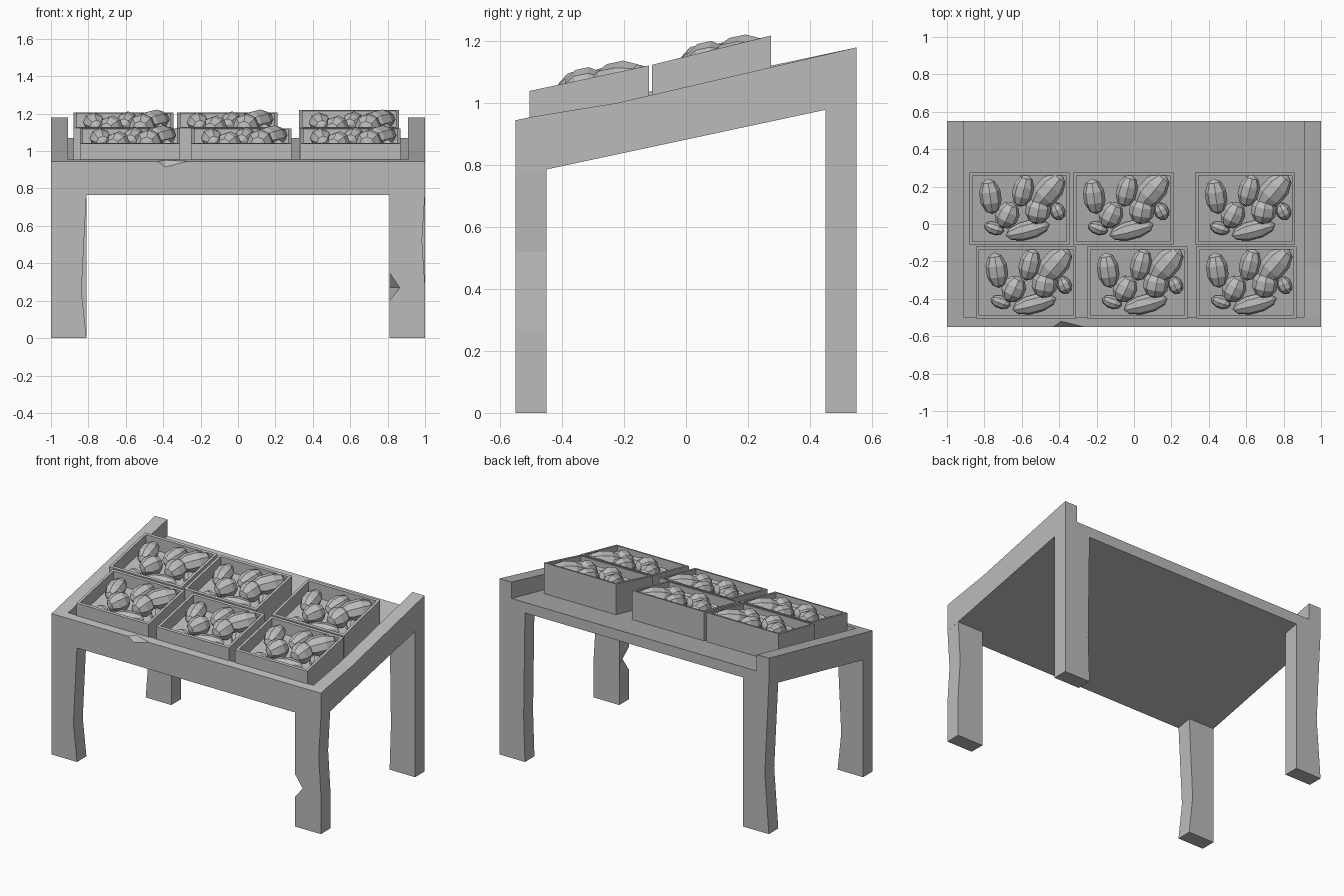
import bpy
import bmesh
import math
from mathutils import Matrix, Vector

old = bpy.data.objects.get("Cube")
if old:
    bpy.data.objects.remove(old, do_unlink=True)

SLOPE = 0.2136

grey = bpy.data.materials.new("plain_grey")
grey.use_nodes = True
COLOUR = (0.5, 0.5, 0.5, 1)
grey.diffuse_color = COLOUR
grey.node_tree.nodes["Principled BSDF"].inputs["Base Color"].default_value = COLOUR


def rail_top(y):
    """Height of the sloping rail line at a given depth."""
    return 1.0625 + SLOPE * y


def finish(name, bm):
    bmesh.ops.recalc_face_normals(bm, faces=bm.faces)
    mesh = bpy.data.meshes.new(name)
    bm.to_mesh(mesh)
    bm.free()
    mesh.materials.append(grey)
    obj = bpy.data.objects.new(name, mesh)
    bpy.context.collection.objects.link(obj)
    return obj


def loft(name, rings):
    """Join equal rings of points into a closed solid."""
    bm = bmesh.new()
    loops = [[bm.verts.new(p) for p in ring] for ring in rings]
    n = len(loops[0])
    for a, b in zip(loops, loops[1:]):
        for i in range(n):
            j = (i + 1) % n
            bm.faces.new((a[i], a[j], b[j], b[i]))
    bm.faces.new(loops[0])
    bm.faces.new(loops[-1])
    return finish(name, bm)


def sloped_bar(name, x0, x1, y_stations, low, high, dent=0):
    """Bar that follows the slope, offsets measured from the rail line."""
    rings = []
    for k, y in enumerate(y_stations):
        z = rail_top(y)
        top = z + high - (dent if 0 < k < len(y_stations) - 1 else 0)
        rings.append([(x0, y, z + low), (x1, y, z + low), (x1, y, top), (x0, y, top)])
    return loft(name, rings)


# Sloping table: deck and side rails
sloped_bar("deck", -0.91, 0.91, (-0.5, 0.55), -0.18, -0.11)
sloped_bar("right_rail", -1, -0.91, (-0.5, 0.55), -0.18, 0)
sloped_bar("left_rail", 0.91, 1, (-0.5, -0.22, 0.55), -0.18, 0, 0.014)

# Front board with a chipped top edge
board = []
for x, chip in ((-1, 0), (-0.43, 0), (-0.39, 0.03), (-0.27, 0), (1, 0)):
    front, back = rail_top(-0.55), rail_top(-0.5)
    board.append([(x, -0.55, front - 0.18), (x, -0.5, back - 0.18),
                  (x, -0.5, back), (x, -0.55 + chip, front + SLOPE * chip),
                  (x, -0.55, front - chip)])
loft("front_board", board)


def leg(name, sx, sy, stations):
    """Square post; each station is height, outer dent, inner dent, chip."""
    rings = []
    for z, outer, inner, chip in stations:
        xo, xi = sx * (1 - outer), sx * (0.81 + inner)
        yo, yi = sy * 0.55, sy * 0.45
        follow = z is None
        zo = rail_top(yo) - 0.17 if follow else z
        zi = rail_top(yi) - 0.17 if follow else z
        rings.append([(xo, yo, zo), (xo, yi, zi), (xi, yi, zi), (xi + sx * chip, yo, zo)])
    return loft(name, rings)


FOOT, TOP = (0, 0, 0, 0), (None, 0, 0, 0)
leg("front_right_leg", -1, -1, [FOOT, (0.25, 0, 0.027, 0), TOP])
leg("front_left_leg", 1, -1, [FOOT, (0.2, 0, 0, 0), (0.27, 0, 0, 0.055),
                              (0.35, 0.005, 0, 0), (0.52, 0.016, 0, 0), TOP])
leg("back_right_leg", -1, 1, [FOOT, (0.4, 0.03, 0, 0), TOP])
leg("back_left_leg", 1, 1, [FOOT, (0.3, 0, 0.01, 0), TOP])


def crate(name, x0, x1, y0, y1, lift=0):
    """Open box resting on the deck, sheared to the slope."""
    bm = bmesh.new()
    size = Matrix.Diagonal((x1 - x0, y1 - y0, 0.195, 1))
    place = Matrix.Translation(((x0 + x1) / 2, (y0 + y1) / 2, -0.0125))
    bmesh.ops.create_cube(bm, size=1, matrix=place @ size)
    top = max(bm.faces, key=lambda f: f.calc_center_median().z)
    bmesh.ops.inset_individual(bm, faces=[top], thickness=0.024)
    rim = [v for v in bm.verts if v.co.z > 0 and v.co.y > y1 - 0.05]
    hollow = bmesh.ops.extrude_discrete_faces(bm, faces=[top])["faces"][0]
    for v in hollow.verts:
        v.co.z -= 0.085
    for v in rim:
        v.co.z += lift
    for v in bm.verts:
        v.co.z += rail_top(v.co.y)
    finish(name, bm)


# Produce: centre x, y, height against rim, half width, half length, half height, turn
PRODUCE = [
    (-0.155, 0.065, -0.03, 0.06, 0.098, 0.055, 8),
    (0.02, 0.095, -0.03, 0.058, 0.09, 0.055, -14),
    (0.155, 0.095, -0.025, 0.073, 0.115, 0.06, -40),
    (0.10, -0.01, -0.03, 0.07, 0.075, 0.068, -10),
    (-0.065, -0.035, -0.035, 0.065, 0.075, 0.068, -25),
    (0.205, -0.015, -0.06, 0.04, 0.05, 0.045, 25),
    (-0.135, -0.105, -0.07, 0.035, 0.055, 0.035, 70),
    (0.045, -0.115, -0.06, 0.052, 0.12, 0.045, -75),
]


def produce(name, cx, cy):
    """Heap of low faceted fruit inside one crate."""
    bm = bmesh.new()
    for dx, dy, dz, w, l, h, turn in PRODUCE:
        y = cy + dy
        place = Matrix.Translation((cx + dx, y, rail_top(y) + 0.085 + dz))
        spin = Matrix.Rotation(math.radians(turn), 4, "Z")
        tilt = Matrix.Rotation(math.atan(SLOPE), 4, "X")
        lay = Matrix.Rotation(math.pi / 2, 4, "X")
        bmesh.ops.create_uvsphere(bm, u_segments=8, v_segments=5, radius=1,
                                  matrix=place @ tilt @ spin @ Matrix.Diagonal((w, l, h, 1)) @ lay)
    finish(name, bm)


# Two rows of three crates
ROWS = {
    "front": (-0.505, -0.12, (-0.845, -0.25, 0.333)),
    "back": (-0.11, 0.275, (-0.88, -0.325, 0.327)),
}
for row, (y0, y1, starts) in ROWS.items():
    for place, x in zip(("right", "middle", "left"), starts):
        lift = 0.012 if (row, place) == ("back", "left") else 0
        crate(f"{row}_{place}_crate", x, x + 0.535, y0, y1, lift)
        produce(f"{row}_{place}_produce", x + 0.267, (y0 + y1) / 2)
